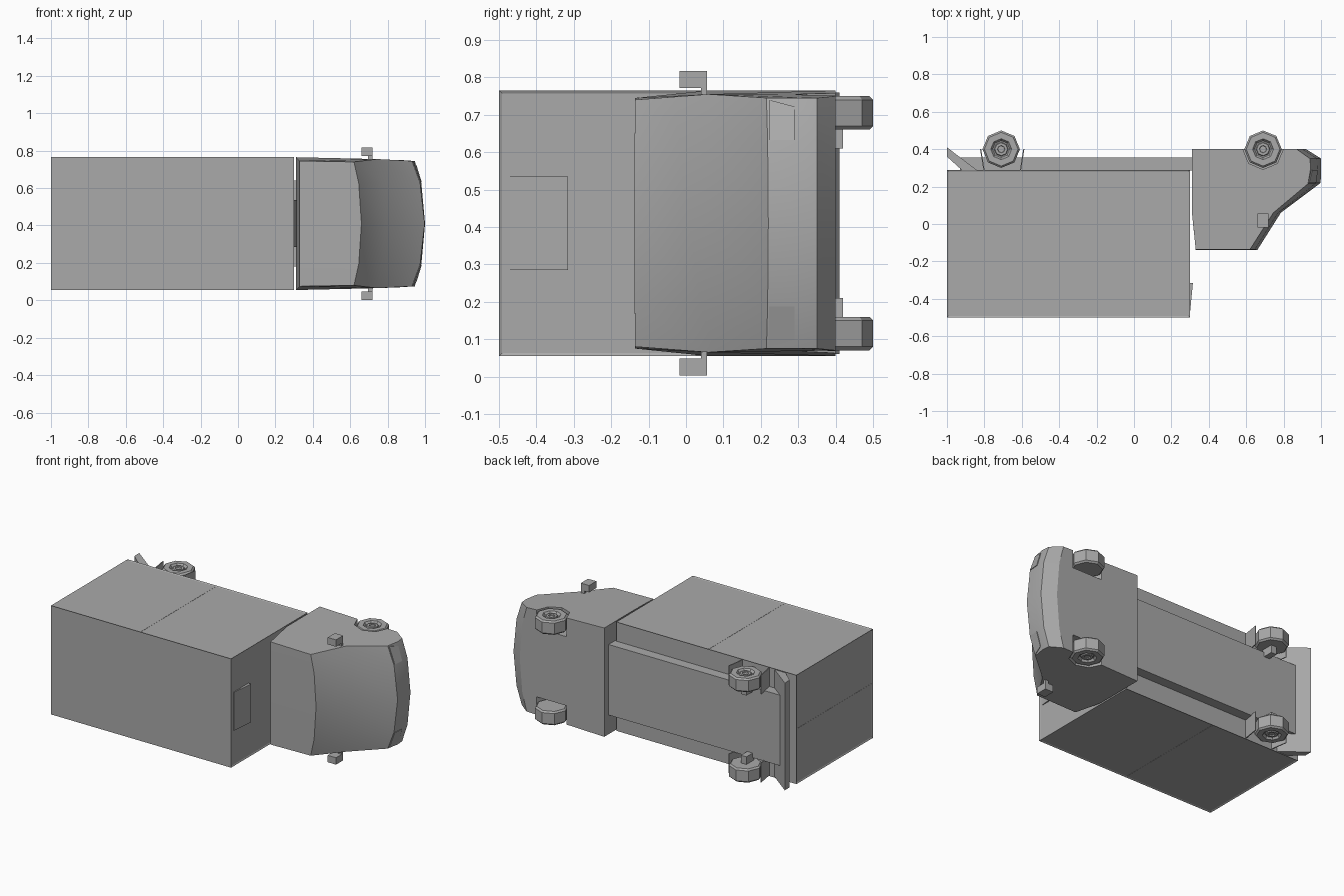
import bpy, bmesh, math
from mathutils import Vector

old = bpy.data.objects.get("Cube")
if old:
    bpy.data.objects.remove(old, do_unlink=True)

# The truck lies on its side: x is its length, y points to its underside, z is its width
MID = 0.41

grey = bpy.data.materials.new("grey")
grey.use_nodes = True
COLOR = (0.4, 0.4, 0.4, 1)
grey.diffuse_color = COLOR
grey.node_tree.nodes["Principled BSDF"].inputs["Base Color"].default_value = COLOR


def finish(name, bm):
    bmesh.ops.recalc_face_normals(bm, faces=bm.faces)
    mesh = bpy.data.meshes.new(name)
    bm.to_mesh(mesh)
    bm.free()
    mesh.materials.append(grey)
    obj = bpy.data.objects.new(name, mesh)
    bpy.context.collection.objects.link(obj)
    return obj


def loft(name, rings, closed=False):
    """Skin a list of equal rings of points; cap the ends unless closed."""
    bm = bmesh.new()
    rows = [[bm.verts.new(p) for p in ring] for ring in rings]
    n = len(rows[0])
    for a, b in zip(rows, rows[1:] + (rows[:1] if closed else [])):
        for i in range(n):
            j = (i + 1) % n
            bm.faces.new((a[i], a[j], b[j], b[i]))
    if not closed:
        bm.faces.new(rows[0])
        bm.faces.new(rows[-1])
    return finish(name, bm)


def prism(name, profile, z0, z1):
    return loft(name, [[(x, y, z) for x, y in profile] for z in (z0, z1)])


def block(name, x0, x1, y0, y1, z0, z1):
    return prism(name, [(x0, y0), (x1, y0), (x1, y1), (x0, y1)], z0, z1)


def octagon(x, y, r, z):
    return [(x + r * math.cos(k * math.pi / 4), y + r * math.sin(k * math.pi / 4), z)
            for k in range(8)]


# Cargo box with framed side, front and rear panels
box = block("cargo_box", -1, 0.3, -0.5, 0.29, 0.055, 0.765)
bm = bmesh.new()
bm.from_mesh(box.data)
panels = [f for f in bm.faces if abs(f.normal.y) < 0.5]
bmesh.ops.inset_individual(bm, faces=panels, thickness=0.012, depth=-0.004)
bm.to_mesh(box.data)
bm.free()

# Panel seams and front hatch
for side, z in (("left", 0.761), ("right", 0.059)):
    block("side_seam_" + side, -0.362, -0.358, -0.488, 0.278, z - 0.001, z + 0.001)
block("rear_door_seam", -0.997, -0.995, -0.488, 0.278, MID - 0.002, MID + 0.002)
prism("front_hatch", [(0.295, -0.47), (0.3, -0.47), (0.315, -0.315), (0.295, -0.315)],
      0.285, 0.535)

# Chassis and sloped rear bumper
block("chassis", -0.93, 0.32, 0.285, 0.355, 0.18, 0.64)
prism("rear_bumper", [(-1, 0.41), (-1, 0.36), (-0.92, 0.288), (-0.84, 0.288)], 0.06, 0.76)

# Cab: profiles at the middle and the outer edge, blended across the width
CENTRE = [(0.31, 0.4), (0.92, 0.4), (1, 0.35), (1, 0.3), (0.998, 0.22), (0.785, 0.06),
          (0.66, -0.138), (0.33, -0.138), (0.31, 0.06)]
EDGE = [(0.31, 0.4), (0.87, 0.4), (0.94, 0.35), (0.945, 0.3), (0.93, 0.215), (0.745, 0.06),
        (0.62, -0.136), (0.33, -0.136), (0.31, 0.06)]
HALF = [0.355, 0.34, 0.335, 0.335, 0.335, 0.345, 0.33, 0.335, 0.355]
rings = []
for across, blend in ((-1, 1), (-0.65, 0.36), (0, 0), (0.65, 0.36), (1, 1)):
    rings.append([(c[0] + (e[0] - c[0]) * blend, c[1] + (e[1] - c[1]) * blend, MID + across * h)
                  for c, e, h in zip(CENTRE, EDGE, HALF)])
cab = loft("cab", rings)

# Mirrored pairs: front wheel arches, wheels, mud flaps, headlights and mirrors
for side, s in (("left", 1), ("right", -1)):
    def w(d):
        return MID + s * d

    arch = loft("arch_cutter_" + side, [octagon(0.69, 0.4, 0.108, w(d)) for d in (0.225, 0.42)])
    arch.hide_render = True
    arch.hide_viewport = True
    cut = cab.modifiers.new("arch_" + side, "BOOLEAN")
    cut.operation = "DIFFERENCE"
    cut.solver = "EXACT"
    cut.object = arch

    # Eight-sided tyre with dished rim and raised hub
    for axle, x in (("front", 0.69), ("rear", -0.71)):
        steps = [(0.09, 0.25), (0.1, 0.26), (0.1, 0.33), (0.09, 0.34), (0.056, 0.34),
                 (0.045, 0.325), (0.038, 0.325), (0.034, 0.335), (0.02, 0.335), (0.018, 0.328)]
        loft(f"{axle}_wheel_{side}", [octagon(x, 0.4, r, w(d)) for r, d in steps])
    block("rear_axle_" + side, -0.73, -0.69, 0.34, 0.42, w(0.2), w(0.26))

    # Slanted flaps before and behind the rear wheel
    for place, x, lean in (("rear", -0.805, -0.018), ("front", -0.61, 0.018)):
        prism(f"mud_flap_{place}_{side}",
              [(x, 0.288), (x + 0.006, 0.288), (x + 0.006 + lean, 0.4), (x + lean, 0.4)],
              w(0.225), w(0.35))

    # Headlight plate lying on the angled corner of the nose
    corners = [(0.958, 0.222, 0.33), (0.989, 0.222, 0.222), (0.99, 0.29, 0.222),
               (0.96, 0.29, 0.312)]
    corners = [(0.0, 0.222, 0.33), (0.0, 0.222, 0.222), (0.0, 0.29, 0.222), (0.0, 0.29, 0.312)]
    plate = []
    for _, y, d in corners:
        t = (y - 0.217) / 0.083
        inner, outer = 0.9735 + 0.0067 * t, 0.93 + 0.015 * t
        plate.append(Vector((inner + (outer - inner) * (d - 0.218) / 0.117, y, w(d))))
    loft("headlight_" + side, [[p + Vector((dx, 0, 0)) for p in plate] for dx in (-0.004, 0.004)])

    # Wing mirror on its arm
    block("mirror_" + side, 0.66, 0.72, -0.018, 0.056, w(0.362), w(0.407))
    block("mirror_arm_" + side, 0.695, 0.72, 0.04, 0.056, w(0.32), w(0.37))

# Soft shading over the gently curved cab, sharp at its corners
bpy.ops.object.select_all(action="DESELECT")
cab.select_set(True)
bpy.context.view_layer.objects.active = cab
bpy.ops.object.shade_smooth_by_angle(angle=math.radians(25))
